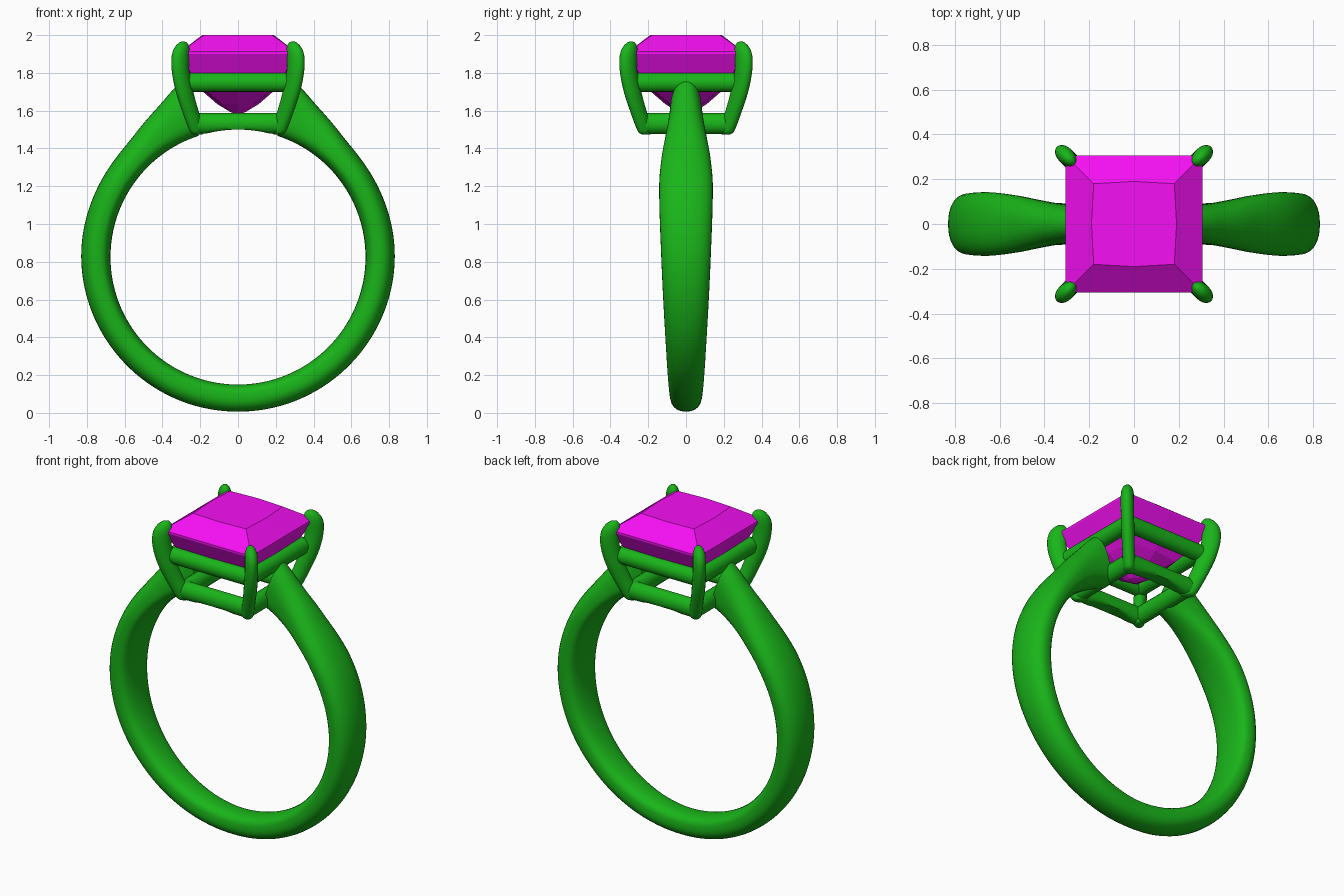
import bpy, bmesh
from math import sin, cos, pi, radians, hypot, copysign

if "Cube" in bpy.data.objects:
    bpy.data.objects.remove(bpy.data.objects["Cube"])

BORE_Z, BORE_R = 0.825, 0.675      # finger hole


def material(name, rgb):
    m = bpy.data.materials.new(name)
    m.diffuse_color = (*rgb, 1)
    m.use_nodes = True
    m.node_tree.nodes["Principled BSDF"].inputs["Base Color"].default_value = m.diffuse_color
    return m


METAL = material("green_metal", (0.01, 0.46, 0.01))
STONE = material("magenta_stone", (0.92, 0.005, 0.9))


def smooth_keys(keys, t):
    """Cubic interpolation through (t, value, value...) keys."""
    i = 0
    while i < len(keys) - 2 and t > keys[i + 1][0]:
        i += 1

    def slope(j, c):
        a, b = keys[max(j - 1, 0)], keys[min(j + 1, len(keys) - 1)]
        return (b[c] - a[c]) / (b[0] - a[0])

    k0, k1 = keys[i], keys[i + 1]
    h = k1[0] - k0[0]
    u = (t - k0[0]) / h
    return [(2*u**3 - 3*u*u + 1) * k0[c] + (u**3 - 2*u*u + u) * h * slope(i, c)
            + (3*u*u - 2*u**3) * k1[c] + (u**3 - u*u) * h * slope(i + 1, c)
            for c in range(1, len(k0))]


def loft(name, rings, mat, smooth=True):
    """Skin a list of equal-length point rings and cap both ends."""
    bm = bmesh.new()
    loops = [[bm.verts.new(p) for p in r] for r in rings]
    n = len(loops[0])
    for a, b in zip(loops, loops[1:]):
        for i in range(n):
            j = (i + 1) % n
            bm.faces.new((a[i], a[j], b[j], b[i]))
    bm.faces.new(loops[0])
    bm.faces.new(loops[-1])
    bmesh.ops.recalc_face_normals(bm, faces=bm.faces)
    me = bpy.data.meshes.new(name)
    bm.to_mesh(me)
    bm.free()
    me.materials.append(mat)
    ob = bpy.data.objects.new(name, me)
    bpy.context.collection.objects.link(ob)
    if smooth:
        bpy.ops.object.select_all(action='DESELECT')
        bpy.context.view_layer.objects.active = ob
        ob.select_set(True)
        bpy.ops.object.shade_smooth_by_angle(angle=radians(50))
    return ob


# Shank: (degrees from bottom, outer radius, half width)
SHANK = [(0, 0.818, 0.08), (45, 0.822, 0.103), (90, 0.83, 0.131), (120, 0.83, 0.142),
         (135, 0.838, 0.128), (143, 0.86, 0.113), (153, 0.907, 0.094), (162, 0.977, 0.082)]
rings = []
for k in range(-81, 82):
    d = k * 2
    outer, half = smooth_keys(SHANK, abs(d))
    if abs(d) < 20:                      # keep the bottom seam smooth
        half = max(half, 0.082)
    mid, thick = (outer + BORE_R) / 2, (outer - BORE_R) / 2
    a = radians(d - 90)
    ring = []
    for s in range(32):
        c, w = cos(2*pi*s/32), sin(2*pi*s/32)
        e = 0.95 if c > 0 else 0.6       # domed outside, flatter inside
        r = mid + thick * copysign(abs(c) ** e, c)
        y = half * copysign(abs(w) ** 0.9, w)
        ring.append((r * cos(a), y, BORE_Z + r * sin(a)))
    rings.append(ring)
loft("shank", rings, METAL)

# Prongs: (step, corner offset, height, thickness factor)
PRONG = [(0, 0.212, 1.474, 0.45), (0.4, 0.214, 1.482, 0.75), (1, 0.22, 1.51, 0.95),
         (2, 0.253, 1.6, 0.95), (3, 0.283, 1.7, 1), (4, 0.303, 1.8, 1), (5, 0.306, 1.88, 1),
         (5.5, 0.3, 1.92, 0.93), (5.8, 0.294, 1.948, 0.7), (6, 0.291, 1.962, 0.4),
         (6.1, 0.29, 1.967, 0.08)]
steps = sorted({k[0] for k in PRONG} | {i / 5 for i in range(30)})
for sx in (-1, 1):
    for sy in (-1, 1):
        rings = []
        for t in steps:
            off, z, f = smooth_keys(PRONG, t)
            ring = []
            for s in range(20):
                u = 0.054 * f * cos(2*pi*s/20) * 0.7071
                v = 0.037 * f * sin(2*pi*s/20) * 0.7071
                ring.append((sx * (off + u - v), sy * (off + u + v), z))
            rings.append(ring)
        side = ("front" if sy < 0 else "back") + ("_left" if sx < 0 else "_right")
        loft("prong_" + side, rings, METAL)


# Gallery rails: two square frames, kept clear of the finger hole
def rail(name, offset, z, depth, height, along_y):
    rings = []
    for k in range(-8, 9):
        ring = []
        for s in range(20):
            a = 2*pi*s/20
            p, q, h = offset * k / 8, depth * cos(a), z + height * sin(a)
            x, y = (q, p) if along_y else (p, q)
            ring.append([x, y, h])
        rings.append(ring)
    for sign, label in ((-1, "a"), (1, "b")):
        moved = []
        for ring in rings:
            out = []
            for x, y, h in ring:
                if along_y:
                    x += sign * offset
                else:
                    y += sign * offset
                r = hypot(x, h - BORE_Z)
                g = max(1, BORE_R / r)
                out.append((x * g, y, BORE_Z + (h - BORE_Z) * g))
            moved.append(out)
        loft(f"{name}_{label}", moved, METAL)


for along_y, tag in ((False, "x"), (True, "y")):
    rail("upper_rail_" + tag, 0.258, 1.75, 0.045, 0.05, along_y)
    rail("lower_rail_" + tag, 0.215, 1.532, 0.045, 0.055, along_y)

# Square-cut stone: (height, half width at edge middle, half width at corner)
GEM = [(2.0, 0.19, 0.18), (1.912, 0.305, 0.305), (1.9, 0.305, 0.305), (1.8, 0.258, 0.25),
       (1.7, 0.185, 0.165), (1.635, 0.11, 0.085), (1.59, 0.035, 0.025), (1.583, 0.004, 0.003)]
AROUND = [(1, 0), (1, 1), (0, 1), (-1, 1), (-1, 0), (-1, -1), (0, -1), (1, -1)]
rings = [[(x * (c if x * y else m), y * (c if x * y else m), z) for x, y in AROUND]
         for z, m, c in GEM]
loft("square_stone", rings, STONE, smooth=False)
